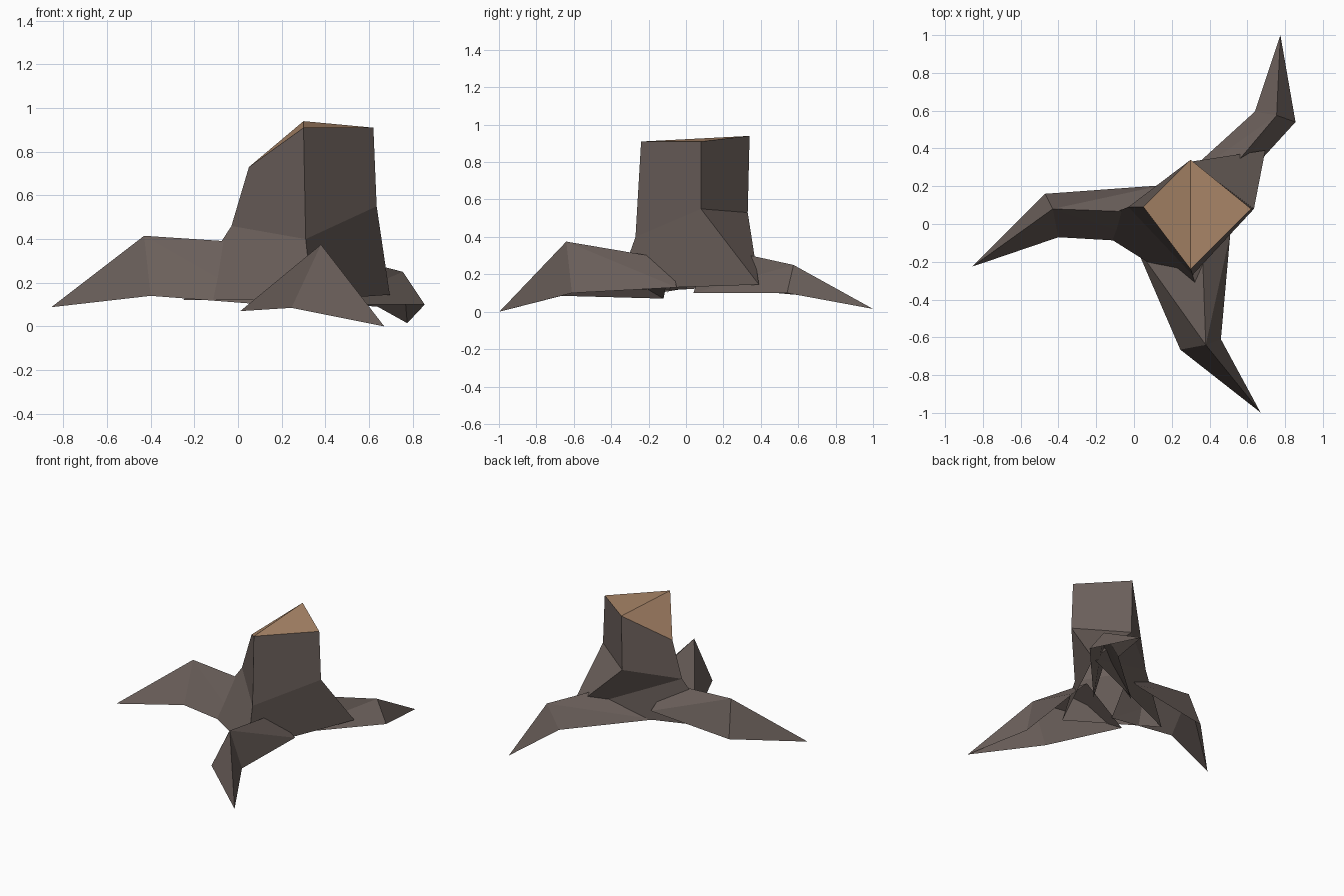
import bpy


def material(name, rgb):
    m = bpy.data.materials.new(name)
    m.diffuse_color = (*rgb, 1.0)
    return m


bark = material("dark_bark", (0.147, 0.116, 0.104))
wood = material("cut_wood", (0.42, 0.25, 0.147))


def build(name, verts, faces, mats):
    me = bpy.data.meshes.new(name)
    me.from_pydata(verts, [], faces)
    for m in mats:
        me.materials.append(m)
    ob = bpy.data.objects.new(name, me)
    bpy.context.collection.objects.link(ob)
    return ob


# Trunk: four-sided block (left, front, right, back) flaring to a three-cornered foot
top = [(0.05, 0.09, 0.73), (0.30, -0.24, 0.91), (0.62, 0.08, 0.91), (0.30, 0.34, 0.94)]
waist = [(-0.03, 0.09, 0.46), (0.31, -0.27, 0.40), (0.635, 0.08, 0.55), (0.30, 0.33, 0.53)]
foot = [(-0.25, 0.0, 0.12), (0.34, -0.37, 0.12), (0.695, 0.39, 0.145)]
faces = [(i, i + 4, (i + 1) % 4 + 4, (i + 1) % 4) for i in range(4)]
faces += [(4, 8, 9, 5), (5, 9, 10, 6), (6, 10, 7), (7, 10, 4), (4, 10, 8)]
# Sawn top, split along its ridge
faces += [(0, 1, 3), (1, 2, 3)]
trunk = build("trunk", top + waist + foot, faces, [bark, wood])
for p in trunk.data.polygons:
    p.material_index = 1 if max(p.vertices) < 4 else 0


# Roots: a ridge with two sloping sides, open underneath, ending in a point.
# Each section lists the left edge, the ridge and the right edge seen from the tip.
def root(name, base, knee, tip):
    f = [(0, 3, 4), (0, 4, 1), (1, 4, 2), (2, 4, 5), (3, 6, 4), (4, 6, 5)]
    return build(name, base + knee + [tip], f, [bark])


root("left_root",
     [(0.15, 0.205, 0.215), (0.10, 0.06, 0.38), (0.12, -0.10, 0.10)],
     [(-0.47, 0.16, 0.15), (-0.43, 0.08, 0.415), (-0.40, -0.07, 0.14)],
     (-0.855, -0.225, 0.088))
root("front_root",
     [(0.01, -0.12, 0.07), (0.36, -0.08, 0.28), (0.51, -0.05, 0.13)],
     [(0.245, -0.665, 0.085), (0.38, -0.64, 0.375), (0.46, -0.61, 0.10)],
     (0.67, -0.998, 0.0))
root("back_root",
     [(0.40, 0.04, 0.10), (0.37, 0.12, 0.35), (0.15, 0.15, 0.13)],
     [(0.855, 0.54, 0.10), (0.755, 0.575, 0.25), (0.64, 0.595, 0.09)],
     (0.775, 1.0, 0.015))
